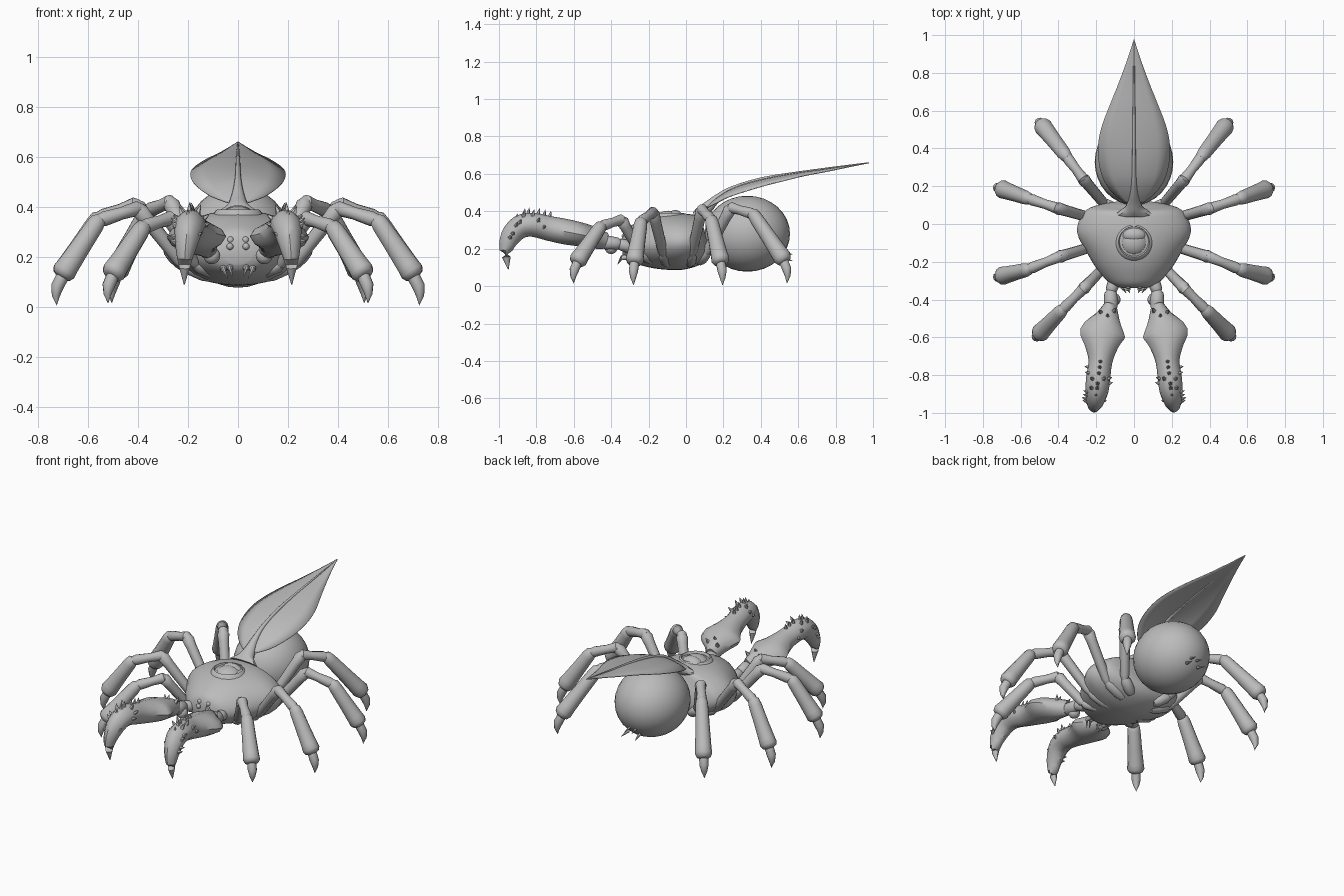
import bpy, bmesh, math, random
from mathutils import Vector as V

if "Cube" in bpy.data.objects:
    bpy.data.objects.remove(bpy.data.objects["Cube"])

random.seed(4)
GREY = bpy.data.materials.new("plain grey")
GREY.diffuse_color = (0.5, 0.5, 0.5, 1)
GREY.use_nodes = True
GREY.node_tree.nodes["Principled BSDF"].inputs["Base Color"].default_value = GREY.diffuse_color


def finish(name, bm, mirror=False, angle=40):
    """Turn a bmesh into a smooth shaded object, optionally mirrored in x."""
    bmesh.ops.recalc_face_normals(bm, faces=bm.faces)
    me = bpy.data.meshes.new(name)
    bm.to_mesh(me)
    bm.free()
    me.materials.append(GREY)
    ob = bpy.data.objects.new(name, me)
    bpy.context.collection.objects.link(ob)
    bpy.context.view_layer.objects.active = ob
    ob.select_set(True)
    bpy.ops.object.shade_smooth_by_angle(angle=math.radians(angle))
    ob.select_set(False)
    if mirror:
        ob.modifiers.new("Mirror", 'MIRROR').use_mirror_merge = False
    return ob


def loft(bm, rings, side, n=12, power=1.0):
    """Skin rings (x, y, z, half_width, height_up[, height_down]) along a path."""
    pts = [V(r[:3]) for r in rings]
    loops = []
    for i, r in enumerate(rings):
        t = (pts[min(i + 1, len(pts) - 1)] - pts[max(i - 1, 0)]).normalized()
        s = (side - t * side.dot(t)).normalized()
        u = s.cross(t)
        if u.z < 0:
            u = -u
        loop = []
        for k in range(n):
            a = math.tau * k / n
            c, d = [math.copysign(abs(f) ** power, f) for f in (math.cos(a), math.sin(a))]
            loop.append(bm.verts.new(pts[i] + s * c * r[3] + u * d * (r[4] if d > 0 else r[-1])))
        loops.append(loop)
    for a, b in zip(loops, loops[1:]):
        for k in range(n):
            bm.faces.new((a[k], a[(k + 1) % n], b[(k + 1) % n], b[k]))
    bm.faces.new(loops[0][::-1])
    bm.faces.new(loops[-1])


def smooth_path(rings, steps=4):
    """Catmull-Rom resampling of a ring list."""
    out = []
    for i in range(len(rings) - 1):
        p = [rings[max(0, min(len(rings) - 1, i + j))] for j in (-1, 0, 1, 2)]
        for s in range(steps):
            t = s / steps
            out.append([0.5 * (2 * b + (c - a) * t + (2 * a - 5 * b + 4 * c - d) * t * t
                               + (3 * b - a - 3 * c + d) * t ** 3) for a, b, c, d in zip(*p)])
    return out + [list(rings[-1])]


def limb(bm, a, b, profile, side):
    """Round segment from a to b; profile holds (fraction, radius)."""
    a, b = V(a), V(b)
    loft(bm, [(*a.lerp(b, f), r, r) for f, r in profile], side)


def ball(bm, loc, size, seg=24):
    res = bmesh.ops.create_uvsphere(bm, u_segments=seg, v_segments=seg // 2, radius=1)
    for v in res["verts"]:
        v.co = V([v.co[i] * size[i] + loc[i] for i in range(3)])


def spike(bm, base, tip, r, n=5):
    base, tip = V(base), V(tip)
    side = (tip - base).cross(V((0.31, 0.22, 0.9)))
    loft(bm, [(*base, r, r), (*base.lerp(tip, .6), r * .5, r * .5), (*tip, .0008, .0008)], side, n)


X = V((1, 0, 0))

# body: y, half width, rim height, top, bottom
body = [(-.34, .06, .22, .265, .17), (-.315, .125, .22, .31, .14), (-.24, .195, .22, .35, .11),
        (-.15, .25, .225, .378, .09), (-.05, .30, .235, .388, .085), (.03, .285, .24, .385, .10),
        (.085, .235, .245, .37, .13), (.11, .11, .25, .31, .18)]
bm = bmesh.new()
loft(bm, smooth_path([(0, y, m, w, t - m, m - b) for y, w, m, t, b in body]), X, 32, 1.08)
finish("body", bm)

# abdomen and its rear nubs
bm = bmesh.new()
ball(bm, (0, .328, .28), (.208, .228, .203), 32)
finish("abdomen", bm)
bm = bmesh.new()
for x, z in ((.02, .17), (.04, .135)):
    spike(bm, (x, .51, z + .015), (x * 1.2, .57, z), .01, 6)
finish("spinnerets", bm, True)

# eye on top: rim, ball and lid crease
bm = bmesh.new()
prof = [(.105, .355), (.09, .386), (.082, .39), (.074, .372)]
loops = [[bm.verts.new((r * math.cos(math.tau * k / 32), -.095 + r * math.sin(math.tau * k / 32), z))
          for k in range(32)] for r, z in prof]
for a, b in zip(loops, loops[1:]):
    for k in range(32):
        bm.faces.new((a[k], a[(k + 1) % 32], b[(k + 1) % 32], b[k]))
finish("eye_rim", bm)
bm = bmesh.new()
ball(bm, (0, -.095, .345), (.078, .078, .058))
finish("eye_ball", bm)
bm = bmesh.new()
ball(bm, (0, -.058, .352), (.072, .048, .055))
finish("eye_lid", bm)

# small front eyes and fangs
bm = bmesh.new()
for x, y, z in ((.03, -.33, .268), (.032, -.342, .242)):
    ball(bm, (x, y, z), (.014, .014, .014), 12)
finish("small_eyes", bm, True)
bm = bmesh.new()
for x, z in ((.03, .165), (.055, .16)):
    limb(bm, (x, -.29, z), (x * 1.1, -.345, z - .01), [(0, .014), (.7, .014), (1, .009)], X)
    spike(bm, (x * 1.1, -.34, z - .005), (x * .75, -.365, z - .045), .009, 6)
finish("fangs", bm, True)

# leaf tail: y, half width, spine height, edge drop
leaf = smooth_path([(.11, .045, .425, .005), (.16, .11, .47, .025), (.23, .16, .515, .035), (.32, .186, .55, .04),
                    (.42, .19, .575, .035), (.52, .17, .595, .03), (.63, .128, .612, .02), (.75, .08, .627, .012),
                    (.87, .036, .645, .005), (.978, .001, .662, 0)], 3)
bm = bmesh.new()
rows = [[bm.verts.new((w * f, y, z - drop * f * f)) for f in (-1, -.66, -.33, 0, .33, .66, 1)]
        for y, w, z, drop in leaf]
for a, b in zip(rows, rows[1:]):
    for k in range(6):
        bm.faces.new((a[k], a[k + 1], b[k + 1], b[k]))
ob = finish("leaf_tail", bm)
ob.modifiers.new("Thickness", 'SOLIDIFY').thickness = 0.005

# flared stalk running into the midrib
bm = bmesh.new()
stalk = [(.055, .37, .095, .03), (.085, .395, .05, .035), (.12, .425, .034, .03), (.17, .472, .02, .02),
         (.25, .522, .012, .013), (.42, .576, .009, .009), (.7, .621, .006, .006), (.96, .658, .002, .002)]
loft(bm, smooth_path([(0, y, z, w, h) for y, z, w, h in stalk]), X)
finish("leaf_stalk", bm)

# legs: hip, trochanter, knee, shin top, ankle, tip
legs = {
    "front_leg": [(.09, -.17, .14), (.17, -.24, .17), (.27, -.345, .355), (.38, -.455, .32), (.50, -.58, .135), (.52, -.60, .015)],
    "mid_front_leg": [(.10, -.10, .12), (.22, -.12, .17), (.40, -.175, .395), (.56, -.24, .345), (.70, -.275, .135), (.725, -.28, .005)],
    "mid_rear_leg": [(.10, .02, .12), (.22, .03, .17), (.41, .085, .41), (.56, .135, .355), (.70, .185, .135), (.725, .195, .005)],
    "rear_leg": [(.08, .07, .13), (.16, .11, .18), (.27, .24, .42), (.36, .36, .385), (.485, .52, .145), (.505, .54, .015)],
}
shapes = [
    [(0, .022), (.3, .032), (.85, .03), (1.05, .018)],
    [(-.02, .018), (.08, .027), (.8, .03), (.95, .034), (1.04, .02)],
    [(-.12, .014), (0, .03), (.4, .025), (.85, .03), (1.0, .024)],
    [(-.08, .016), (-.02, .032), (.1, .037), (.5, .041), (.85, .046), (.97, .049), (1.04, .04), (1.07, .024)],
]
for name, p in legs.items():
    bm = bmesh.new()
    d = V(p[4]) - V(p[1])
    side = V((-d.y, d.x, 0)).normalized()
    for a, b, shape in zip(p, p[1:], shapes):
        limb(bm, a, b, shape, side)
    # curved foot claw
    a, b = V(p[4]), V(p[5])
    out = V((d.x, d.y, 0)).normalized()
    claw = [(*(a.lerp(b, f) + out * bulge), r, r) for f, bulge, r in
            ((.1, 0, .026), (.4, .013, .026), (.7, .012, .016), (1, 0, .001))]
    loft(bm, claw, side, 10)
    finish(name, bm, True)

# arm joints between the head and the pincer arms
bm = bmesh.new()
limb(bm, (.09, -.27, .20), (.125, -.36, .225), [(0, .03), (.5, .034), (.9, .03), (1.05, .018)], X)
limb(bm, (.125, -.35, .225), (.12, -.45, .235), [(0, .02), (.15, .033), (.7, .038), (1, .03)], X)
ball(bm, (.105, -.40, .205), (.034, .034, .034), 16)
finish("arm_joint", bm, True)

# hooked pincer arm
arm = smooth_path([(.125, -.43, .24, .035, .045), (.14, -.49, .258, .065, .058), (.165, -.575, .278, .12, .065),
                   (.172, -.65, .292, .088, .068), (.178, -.73, .308, .063, .066), (.19, -.82, .328, .064, .064),
                   (.197, -.89, .315, .06, .062), (.206, -.94, .26, .047, .053), (.213, -.962, .19, .03, .034),
                   (.215, -.95, .09, .002, .002)], 3)
bm = bmesh.new()
loft(bm, arm, X, 12, 1.15)
finish("pincer_arm", bm, True, 40)

# thorns on the arm's upper face and sides
bm = bmesh.new()
for y, x, z in ((-.47, .115, .285), (-.48, .165, .285), (-.50, .14, .30)):
    spike(bm, (x, y, z - .01), (x + (x - .14) * .8, y + .025, z + .035), .018)
for i in range(26):
    r = arm[12 + i % 10]
    a = math.radians(random.choice((0, 25, 60, 90, 90, 120, 155, 180)))
    c, s = math.cos(a), math.sin(a)
    base = V((r[0] + c * r[3] * .85, r[1], r[2] + s * r[4] * .85))
    spike(bm, base, base + V((c * .028, .008, s * .032 + .006)), .013)
finish("arm_thorns", bm, True)
